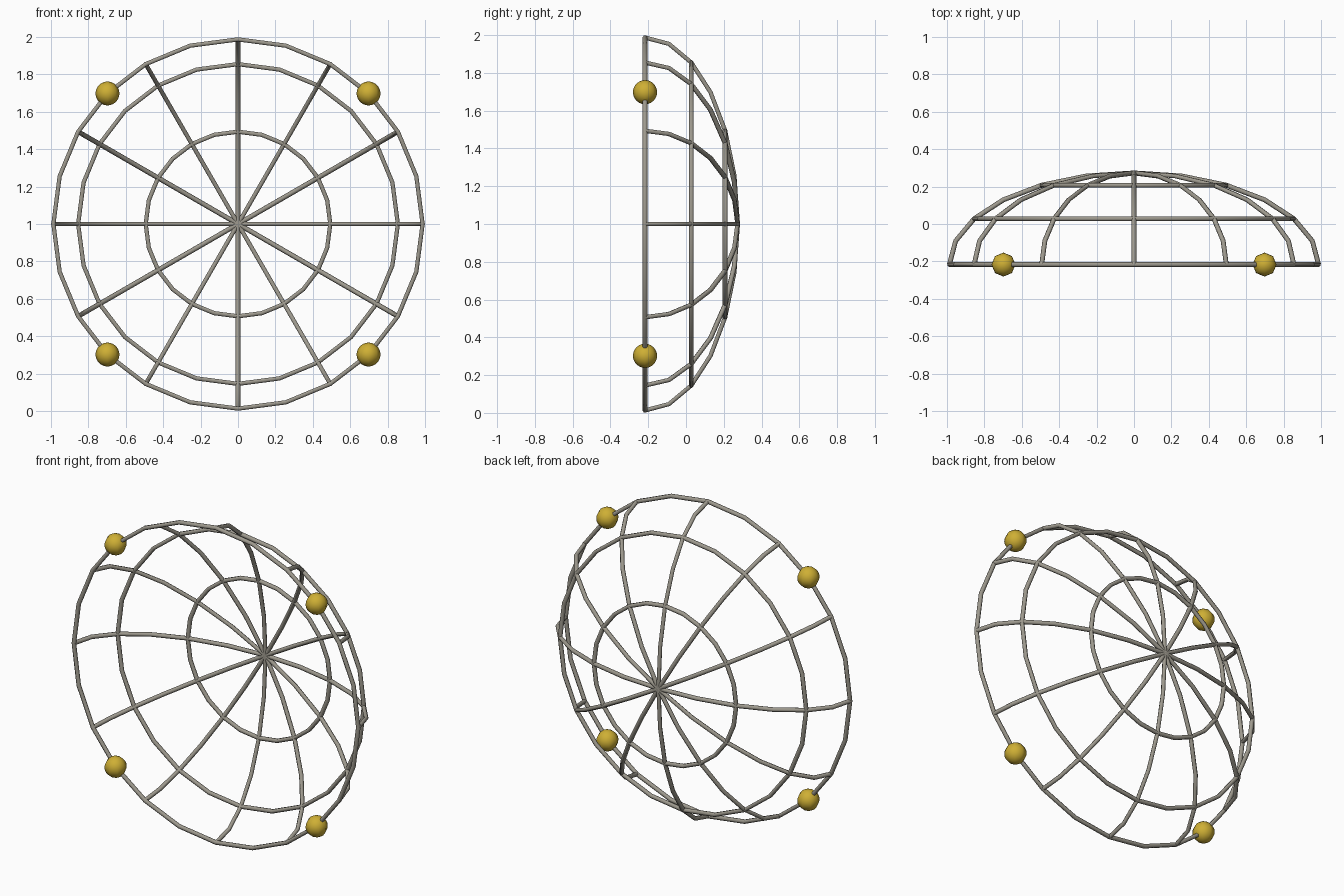
import bpy
from math import sin, cos, pi, radians

if "Cube" in bpy.data.objects:
    bpy.data.objects.remove(bpy.data.objects["Cube"])

R, DEPTH, TUBE = 0.987, 0.49, 0.013   # rim radius, dome depth, wire radius
Y0, ZC = -0.217, 1.0                  # rim plane and dome centre height


def material(name, rgb):
    m = bpy.data.materials.new(name)
    m.diffuse_color = (*rgb, 1)
    m.use_nodes = True
    m.node_tree.nodes["Principled BSDF"].inputs["Base Color"].default_value = m.diffuse_color
    return m


STEEL = material("warm grey metal", (0.34, 0.32, 0.27))
GOLD = material("gold", (0.62, 0.43, 0.035))


def dome_point(tilt, turn):
    """Point on the flattened dome; tilt is measured from the apex."""
    r = R * sin(tilt)
    return (r * cos(turn), Y0 + DEPTH * cos(tilt), ZC + r * sin(turn))


def wire(name, points, closed):
    """Thin six-sided tube along a polyline."""
    cu = bpy.data.curves.new(name, 'CURVE')
    cu.dimensions = '3D'
    cu.bevel_depth = TUBE
    cu.bevel_resolution = 1
    cu.use_fill_caps = True
    sp = cu.splines.new('POLY')
    sp.points.add(len(points) - 1)
    for p, co in zip(sp.points, points):
        p.co = (*co, 1)
    sp.use_cyclic_u = closed
    ob = bpy.data.objects.new(name, cu)
    bpy.context.collection.objects.link(ob)
    bpy.ops.object.select_all(action='DESELECT')
    ob.select_set(True)
    bpy.context.view_layer.objects.active = ob
    bpy.ops.object.convert(target='MESH')
    ob = bpy.context.object
    ob.data.materials.clear()
    ob.data.materials.append(STEEL)
    bpy.ops.object.shade_smooth_by_angle(angle=radians(65))


# Rim and the two inner hoops
for name, deg in (("rim", 90), ("middle_hoop", 60), ("inner_hoop", 30)):
    wire(name, [dome_point(radians(deg), 2 * pi * i / 24) for i in range(24)], True)

# Six arches crossing at the apex make twelve ribs
for k in range(6):
    wire(f"rib_arch_{k + 1}",
         [dome_point(radians(-90 + 15 * i), k * pi / 6) for i in range(13)], False)

# Gold beads on the rim diagonals
for k in range(4):
    bpy.ops.mesh.primitive_uv_sphere_add(
        segments=8, ring_count=12, radius=0.064,
        location=dome_point(pi / 2, pi / 4 + k * pi / 2))
    ob = bpy.context.object
    ob.name = f"rim_bead_{k + 1}"
    ob.data.materials.append(GOLD)
    bpy.ops.object.shade_smooth_by_angle(angle=radians(60))
